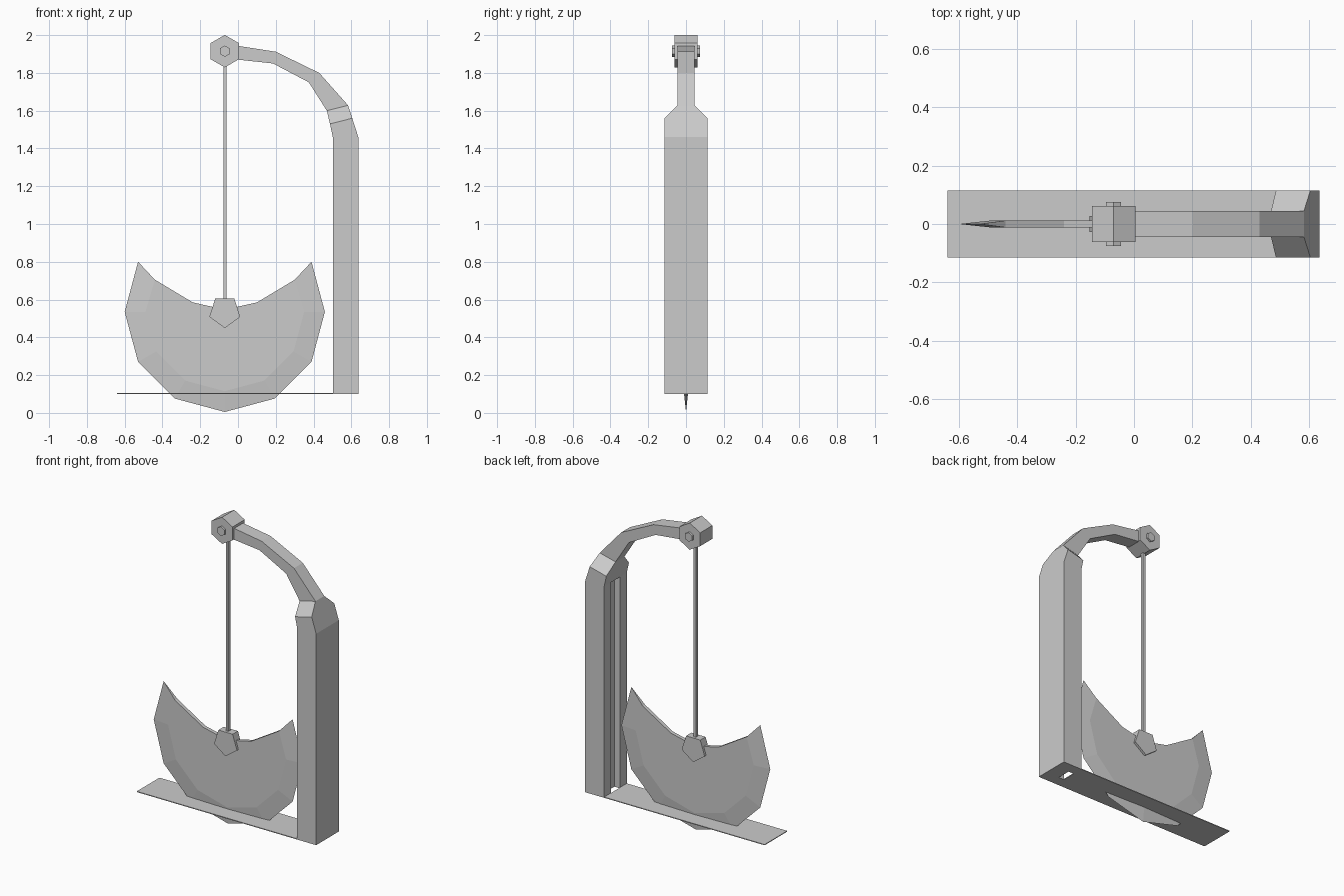
import bpy, bmesh
from math import cos, sin, radians

cube = bpy.data.objects.get("Cube")
if cube:
    bpy.data.objects.remove(cube, do_unlink=True)

grey = bpy.data.materials.new("plain grey")
grey.use_nodes = True
grey.diffuse_color = (0.6, 0.6, 0.6, 1)
grey.node_tree.nodes["Principled BSDF"].inputs["Base Color"].default_value = (0.6, 0.6, 0.6, 1)


def loft(name, rings):
    """Skin a solid through closed rings of equal point count."""
    bm = bmesh.new()
    loops = [[bm.verts.new(p) for p in ring] for ring in rings]
    n = len(loops[0])
    for a, b in zip(loops, loops[1:]):
        for i in range(n):
            j = (i + 1) % n
            bm.faces.new((a[i], a[j], b[j], b[i]))
    bm.faces.new(loops[0][::-1])
    bm.faces.new(loops[-1])
    bmesh.ops.recalc_face_normals(bm, faces=bm.faces)
    mesh = bpy.data.meshes.new(name)
    bm.to_mesh(mesh)
    bm.free()
    mesh.materials.append(grey)
    obj = bpy.data.objects.new(name, mesh)
    bpy.context.collection.objects.link(obj)
    return obj


def box(name, x0, x1, half, z0, z1):
    loft(name, [[(x0, -half, z), (x1, -half, z), (x1, half, z), (x0, half, z)] for z in (z0, z1)])


def polar(cx, cz, r, deg):
    return cx + r * cos(radians(deg)), cz + r * sin(radians(deg))


def prism(name, sides, cz, r, half, start):
    """Regular prism lying along y, on the pendulum axis."""
    pts = [polar(AXIS, cz, r, start + 360 * i / sides) for i in range(sides)]
    loft(name, [[(x, y, z) for x, z in pts] for y in (-half, half)])


AXIS = -0.07      # x of the pendulum
HUB_Z = 0.535     # centre of the blade circle
PIVOT_Z = 1.915
IN, OUT, WIDE, SLIM = 0.502, 0.637, 0.115, 0.045

# Floor plate
box("floor_plate", -0.64, IN, WIDE, 0.1, 0.105)

# Post with a groove down its inner face
section = [(IN, -WIDE), (OUT, -WIDE), (OUT, WIDE), (IN, WIDE),
           (IN, SLIM), (IN + 0.04, SLIM), (IN + 0.04, -SLIM), (IN, -SLIM)]
loft("post", [[(x, y, z) for x, y in section] for z in (0.1, 1.46)])

# Shoulder narrowing into the curved arm: inner point, outer point, half width
stations = [((IN, 1.46), (OUT, 1.46), WIDE), ((0.487, 1.53), (0.605, 1.56), WIDE),
            ((0.47, 1.6), (0.583, 1.628), SLIM), ((0.375, 1.75), (0.43, 1.8), SLIM),
            ((0.185, 1.85), (0.2, 1.912), SLIM), ((0, 1.87), (0, 1.943), SLIM)]
loft("arm", [[(a[0], -h, a[1]), (b[0], -h, b[1]), (b[0], h, b[1]), (a[0], h, a[1])]
             for a, b, h in stations])

# Pivot block, its bolt, the rod and the hub
prism("pivot_block", 6, PIVOT_Z, 0.086, 0.062, 90)
prism("pivot_bolt", 6, PIVOT_Z, 0.03, 0.075, 90)
box("rod", AXIS - 0.008, AXIS + 0.008, 0.011, HUB_Z, PIVOT_Z)
prism("blade_hub", 5, HUB_Z, 0.086, 0.027, -90)

# Crescent blade: flat cheeks bevelled to a sharp outer edge
edge = [polar(AXIS, HUB_Z, 0.53, a) for a in range(150, 391, 30)]
cheek = [polar(AXIS, HUB_Z, 0.42, a) for a in range(180, 361, 30)]
cheek = [(-0.44, 0.705)] + cheek + [(0.3, 0.705)]
hollow = [(0.1, 0.585), (AXIS, 0.547), (-0.24, 0.585)]
bm = bmesh.new()
rim = [bm.verts.new((x, 0, z)) for x, z in edge]
for y in (-0.012, 0.012):
    ring = [bm.verts.new((x, y, z)) for x, z in cheek + hollow]
    bm.faces.new(ring)
    for i in range(len(rim) - 1):
        bm.faces.new((rim[i], rim[i + 1], ring[i + 1], ring[i]))
    if y < 0:
        front = ring
# Top of the crescent between the two cheeks, closed at both horns
last = len(rim) - 1
top = list(range(last, len(front))) + [0]
for i, j in zip(top, top[1:]):
    bm.faces.new((front[i], front[j], ring[j], ring[i]))
for i in (0, last):
    bm.faces.new((rim[i], front[i], ring[i]))
bmesh.ops.recalc_face_normals(bm, faces=bm.faces)
mesh = bpy.data.meshes.new("blade")
bm.to_mesh(mesh)
bm.free()
mesh.materials.append(grey)
bpy.context.collection.objects.link(bpy.data.objects.new("blade", mesh))
